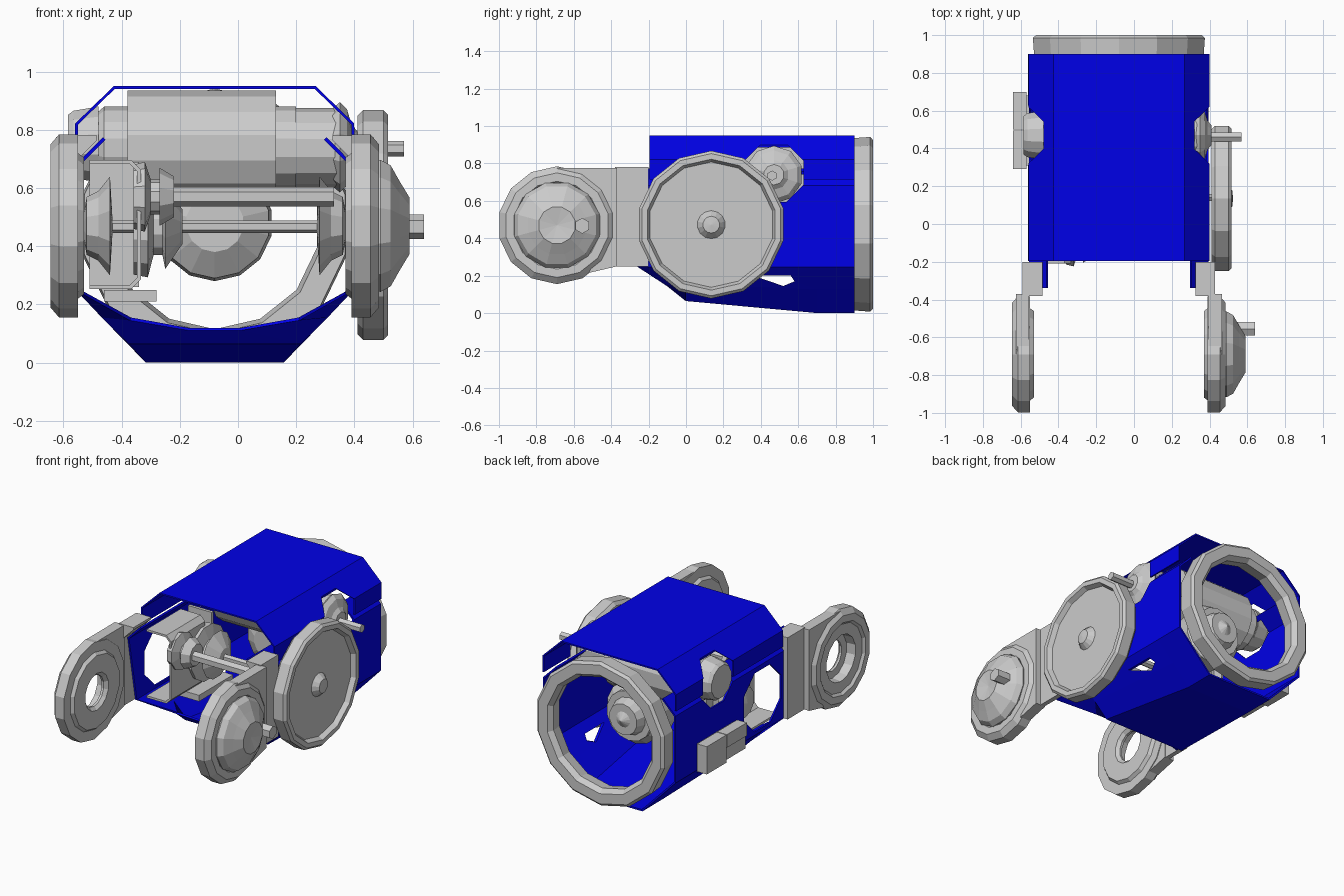
import bpy, bmesh, math
from mathutils import Vector

if "Cube" in bpy.data.objects:
    bpy.data.objects.remove(bpy.data.objects["Cube"])

CX = -0.08          # centre line of the body
blue = bpy.data.materials.new("blue_shell")
blue.diffuse_color = (0.0, 0.0, 0.8, 1)
blue.use_nodes = True
blue.node_tree.nodes["Principled BSDF"].inputs["Base Color"].default_value = blue.diffuse_color


def finish(name, bm, mat=None):
    bmesh.ops.remove_doubles(bm, verts=bm.verts, dist=1e-5)
    bmesh.ops.recalc_face_normals(bm, faces=bm.faces)
    me = bpy.data.meshes.new(name)
    bm.to_mesh(me)
    bm.free()
    ob = bpy.data.objects.new(name, me)
    bpy.context.collection.objects.link(ob)
    if mat:
        me.materials.append(mat)
    return ob


def sheet(name, rows, mat=None, thick=0.0, closed=False, wrap=False):
    """Skin a list of point rows with quads."""
    bm = bmesh.new()
    vs = [[bm.verts.new(p) for p in row] for row in rows]
    n, m = len(vs), len(vs[0])
    for i in range(n if wrap else n - 1):
        for j in range(m if closed else m - 1):
            q = [vs[i][j], vs[i][(j + 1) % m], vs[(i + 1) % n][(j + 1) % m], vs[(i + 1) % n][j]]
            bm.faces.new(q)
    bmesh.ops.dissolve_degenerate(bm, dist=1e-6, edges=bm.edges)
    ob = finish(name, bm, mat)
    if thick:
        mod = ob.modifiers.new("thickness", 'SOLIDIFY')
        mod.thickness = thick
        mod.offset = 0
    return ob


def turned(name, axis, loc, profile, sides=14, closed=False, sign=1):
    """Lathe (along, radius) pairs around the x or y axis."""
    rows = []
    for i in range(sides):
        t = 2 * math.pi * (i + 0.5) / sides
        c, s = math.cos(t), math.sin(t)
        rows.append([Vector(loc) + (Vector((sign * a, r * c, r * s)) if axis == 'x'
                                    else Vector((r * c, a, r * s))) for a, r in profile])
    return sheet(name, rows, closed=closed, wrap=True)


def rod(name, x0, x1, y, z, r, sides=8):
    return turned(name, 'x', (0, y, z), [(x0, 0), (x0, r), (x1, r), (x1, 0)], sides)


def prism(name, outline, offset):
    """Extrude a flat outline of 3D points along an offset."""
    bm = bmesh.new()
    a = [bm.verts.new(p) for p in outline]
    b = [bm.verts.new(Vector(p) + Vector(offset)) for p in outline]
    bm.faces.new(a)
    bm.faces.new(b[::-1])
    for i in range(len(a)):
        j = (i + 1) % len(a)
        bm.faces.new([a[i], a[j], b[j], b[i]])
    return finish(name, bm)


def plate(name, x0, x1, yz):
    return prism(name, [(x0, y, z) for y, z in yz], (x1 - x0, 0, 0))


def box(name, x0, x1, y0, y1, z0, z1):
    return plate(name, x0, x1, [(y0, z0), (y1, z0), (y1, z1), (y0, z1)])


def cut(ob, cutter):
    cutter.hide_render = True
    cutter.hide_viewport = True
    mod = ob.modifiers.new("cut", 'BOOLEAN')
    mod.operation = 'DIFFERENCE'
    mod.solver = 'EXACT'
    mod.object = cutter


def mirrored(half):
    """(half width, y, z) points to a full left-to-right section."""
    return [(CX - h, y, z) for h, y, z in half] + [(CX + h, y, z) for h, y, z in reversed(half)]


# Lower tub: side walls with inward lips and a tapered belly
tub_stations = [
    [(.38, -.34, .77), (.47, -.34, .68), (.47, -.26, .25), (.29, -.10, .15), (.09, -.05, .115)],
    [(.38, 0, .77), (.47, 0, .68), (.47, 0, .25), (.385, 0, .16), (.295, 0, .07)],
    [(.38, .7, .77), (.47, .7, .68), (.47, .7, .25), (.355, .7, .13), (.235, .7, .006)],
    [(.38, .9, .77), (.47, .9, .68), (.47, .9, .25), (.355, .9, .13), (.235, .9, .006)],
]
tub = sheet("lower_tub", [mirrored(s) for s in tub_stations], blue, .012)

# Top cover
cover = sheet("top_cover", [mirrored([(.475, y, .715), (.475, y, .82), (.345, y, .946)])
                            for y in (-.195, .9)], blue, .01)

# Openings: axle notches, side windows, belly slots
for s, side in ((1, "right"), (-1, "left")):
    notch = turned("axle_notch_cutter_" + side, 'x', (CX, .47, .75),
                   [(.40, 0), (.40, .17), (.6, .17), (.6, 0)], 8, sign=s)
    cut(tub, notch)
    cut(cover, notch)
cut(tub, rod("window_cutter", -.8, .7, .01, .46, .205, 8))
cut(tub, plate("slot_cutter", -.8, .7, [(.36, .20), (.52, .145), (.58, .17), (.56, .20)]))

# Rear ring
turned("rear_ring", 'y', (CX, 0, .475),
       [(.89, .46), (.985, .467), (1.0, .45), (1.0, .385), (.97, .36), (.89, .375)], 14, True)

# Inner rear horn on the centre line
turned("rear_horn", 'y', (CX, 0, .48),
       [(.42, 0), (.42, .10), (.48, .19), (.64, .20), (.68, .16), (.70, .16), (.70, .12),
        (.76, .10), (.76, .05), (.79, 0)], 14)

# Front arms and rings on both sides
mount = [(.48, .25), (.51, .25), (.51, .78), (.405, .78), (.405, .765), (.48, .69)]
for s, side in ((-1, "left"), (1, "right")):
    turned("arm_ring_" + side, 'x', (CX, -.69, .47),
           [(.47, .10), (.45, .12), (.45, .235), (.47, .25), (.47, .315), (.535, .315),
            (.565, .28), (.565, .235), (.55, .22), (.55, .15), (.49, .145), (.485, .10)],
           14, True, s)
    plate("arm_web_" + side, CX + s * .475, CX + s * .545,
          [(-.69, .775), (-.37, .775), (-.37, .25), (-.52, .215), (-.45, .36), (-.45, .56), (-.55, .68)])
    prism("arm_mount_" + side, [(CX + s * h, -.38, z) for h, z in mount], (0, .18, 0))
    turned("arm_bushing_" + side, 'x', (CX, .14, .47),
           [(.35, 0), (.36, .17), (.40, .12), (.44, .10), (.46, 0)], 10, sign=s)

# Domed hub and crank peg on the right arm ring
turned("arm_hub", 'x', (0, -.69, .47),
       [(.44, 0), (.44, .22), (.49, .235), (.525, .215), (.555, .16), (.59, .10), (.575, 0)], 12)
rod("crank_peg", .52, .64, -.555, .467, .042, 6)

# Large right side wheel
turned("side_wheel", 'x', (0, .135, .473),
       [(.41, 0), (.41, .375), (.43, .395), (.50, .395), (.515, .38), (.515, .35), (.485, .335),
        (.485, .075), (.52, .045), (.525, 0)], 14)
rod("wheel_axle", -.45, .42, .14, .467, .022, 6)

# Cross drum with end caps, knobs and spindle
turned("cross_drum", 'x', (0, .47, .738),
       [(-.51, 0), (-.51, .10), (-.46, .142), (-.38, .142), (-.38, .197), (.13, .197), (.13, .142),
        (.20, .142), (.20, .138), (.36, .138), (.36, 0)], 14)
turned("left_knob", 'x', (0, .47, .75),
       [(-.48, 0), (-.48, .135), (-.565, .12), (-.585, .105), (-.585, 0)], 12)
turned("right_knob", 'x', (0, .47, .74),
       [(.32, 0), (.32, .13), (.35, .155), (.375, .13), (.39, .08), (.41, .055), (.41, 0)], 10)
rod("right_spindle", .36, .57, .46, .735, .027, 6)

# Inner bracket, gears and cross rod at the front
bracket = [(-.51, .69), (-.37, .69), (-.34, .66), (-.34, .29), (-.37, .26), (-.51, .26)]
sheet("inner_bracket", [[(x, y, z) for x, z in bracket] for y in (-.21, .14)], thick=.014)
box("bracket_back", -.51, -.34, .215, .235, .26, .69)
rod("cross_rod", -.30, .33, -.13, .57, .033, 6)
turned("front_gear", 'x', (0, -.11, .57),
       [(-.36, 0), (-.36, .11), (-.32, .12), (-.30, .06), (-.27, .06), (-.27, .10), (-.22, .07),
        (-.22, 0)], 10)
turned("axle_gear", 'x', (0, .14, .467),
       [(-.36, 0), (-.36, .17), (-.31, .18), (-.29, .10), (-.26, .10), (-.25, .15), (-.19, .06),
        (-.19, 0)], 12)
box("gear_floor", -.46, -.28, .0, .35, .21, .25)

# Stepped box on the left wall
box("side_box_rear", -.64, -.57, .50, .70, .25, .43)
box("side_box_front_upper", -.64, -.57, .29, .495, .345, .43)
box("side_box_front_lower", -.63, -.57, .29, .495, .26, .34)
box("side_box_back_plate", -.575, -.55, .31, .68, .27, .42)
